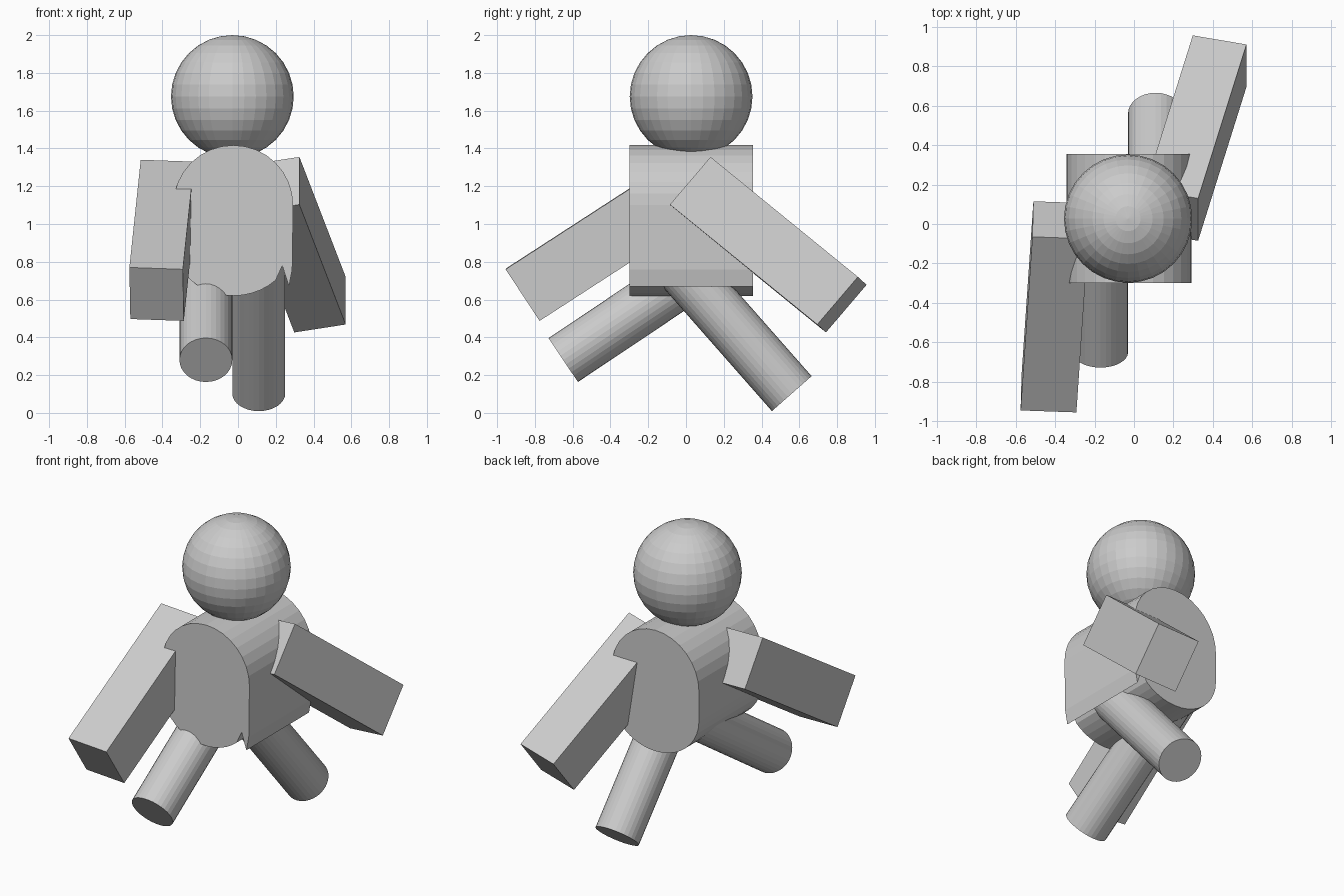
import bpy
import bmesh
from math import sin, cos, pi, radians
from mathutils import Vector

if "Cube" in bpy.data.objects:
    bpy.data.objects.remove(bpy.data.objects["Cube"], do_unlink=True)

grey = bpy.data.materials.new("plain_grey")
grey.use_nodes = True
grey.diffuse_color = (0.6, 0.6, 0.6, 1)
grey.node_tree.nodes["Principled BSDF"].inputs["Base Color"].default_value = (0.6, 0.6, 0.6, 1)


def finish(name, bm):
    bmesh.ops.recalc_face_normals(bm, faces=bm.faces)
    mesh = bpy.data.meshes.new(name)
    bm.to_mesh(mesh)
    bm.free()
    mesh.materials.append(grey)
    obj = bpy.data.objects.new(name, mesh)
    bpy.context.collection.objects.link(obj)
    return obj


def prism(name, outline, sweep):
    """Sweep a closed outline along a vector and cap it."""
    bm = bmesh.new()
    face = bm.faces.new([bm.verts.new(p) for p in outline])
    out = bmesh.ops.extrude_face_region(bm, geom=[face], use_keep_orig=True)
    moved = [v for v in out["geom"] if isinstance(v, bmesh.types.BMVert)]
    bmesh.ops.translate(bm, verts=moved, vec=sweep)
    return finish(name, bm)


def arm(name, corner, across, down, sweep):
    """Slanted box: hand corner, two edges of its end, and the run to the shoulder."""
    c, a, d = Vector(corner), Vector(across), Vector(down)
    return prism(name, [c, c + a, c + a + d, c + d], Vector(sweep))


def leg(name, foot, direction, radius=0.14, length=0.95):
    """Straight round leg from the foot centre up into the torso."""
    axis = Vector(direction).normalized()
    side = Vector((1, 0, 0))
    up = axis.cross(side)
    ring = [Vector(foot) + radius * (cos(t) * side + sin(t) * up)
            for t in (2 * pi * i / 32 for i in range(32))]
    return prism(name, ring, axis * length)


# Head
bm = bmesh.new()
bmesh.ops.create_uvsphere(bm, u_segments=32, v_segments=16, radius=0.325)
head = finish("head", bm)
head.location = (-0.03, 0.027, 1.675)

# Torso: round top, oval bottom, and a thin lip hanging on the left side
cx, width, front = -0.025, 0.317, -0.298
top = [(cx + width * cos(pi * i / 16), front, 1.1 + width * sin(pi * i / 16)) for i in range(17)]
bottom = [(cx + width * cos(radians(a)), front, 0.9 + 0.28 * sin(radians(a)))
          for a in range(180, 316, 9)]
lip = [(0.235, front, 0.78), (0.25, front, 0.73), (0.27, front, 0.67), (0.287, front, 0.76)]
prism("torso", top + bottom + lip, Vector((0, 0.652, 0)))

# Arms
arm("right_arm", (-0.575, -0.945, 0.77), (0.283, -0.01, -0.01), (0.005, 0.18, -0.273), (0.06, 0.88, 0.57))
arm("left_arm", (0.57, 0.91, 0.72), (-0.272, 0.046, -0.042), (0, -0.215, -0.252), (-0.245, -0.78, 0.635))

# Legs
leg("right_leg", (-0.17, -0.65, 0.28), (0, 0.83, 0.555))
leg("left_leg", (0.11, 0.56, 0.102), (0, -0.66, 0.75))
